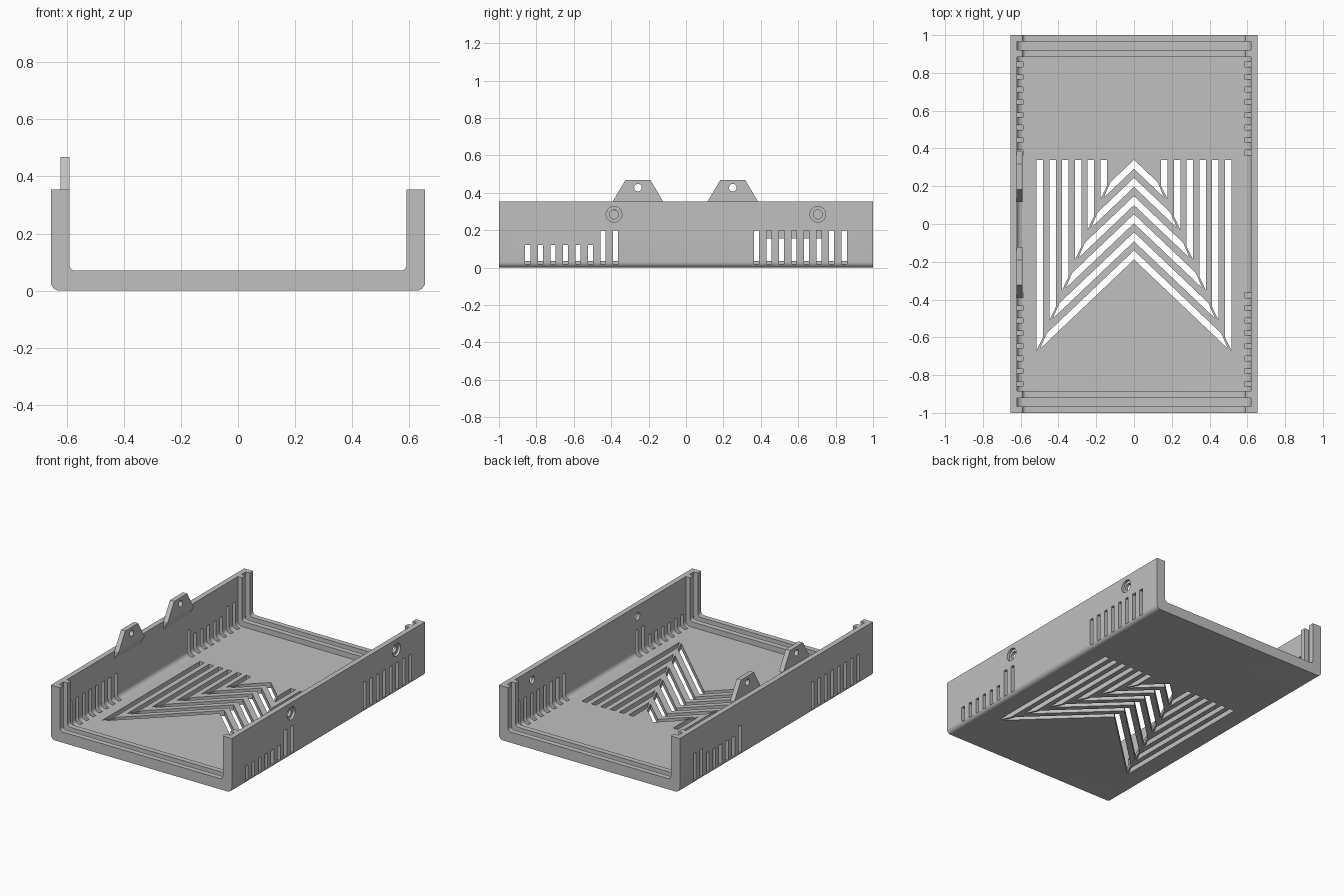
import bpy, bmesh, math

cube = bpy.data.objects.get("Cube")
if cube:
    bpy.data.objects.remove(cube, do_unlink=True)

grey = bpy.data.materials.new("plain grey")
grey.use_nodes = True
grey.diffuse_color = (0.53, 0.53, 0.53, 1)
grey.node_tree.nodes["Principled BSDF"].inputs["Base Color"].default_value = grey.diffuse_color

PLACE = {
    "x": lambda a, b, d: (d, a, b),
    "y": lambda a, b, d: (a, d, b),
    "z": lambda a, b, d: (a, b, d),
}


def prism(bm, outline, axis, lo, hi):
    """Add a closed prism: a 2D outline swept along one axis."""
    put = PLACE[axis]
    rings = [[bm.verts.new(put(a, b, d)) for a, b in outline] for d in (lo, hi)]
    n = len(outline)
    bm.faces.new(rings[0])
    bm.faces.new(rings[1][::-1])
    for i in range(n):
        j = (i + 1) % n
        bm.faces.new((rings[0][i], rings[1][i], rings[1][j], rings[0][j]))


def make(name, bm):
    bmesh.ops.recalc_face_normals(bm, faces=bm.faces)
    mesh = bpy.data.meshes.new(name)
    bm.to_mesh(mesh)
    bm.free()
    mesh.materials.append(grey)
    obj = bpy.data.objects.new(name, mesh)
    bpy.context.scene.collection.objects.link(obj)
    return obj


def carve(obj, *cutters):
    """Subtract each cutter mesh, bake the result and drop the cutters."""
    tools = [make("cutter", bm) for bm in cutters]
    for tool in tools:
        tool.hide_render = True
        mod = obj.modifiers.new("cut", "BOOLEAN")
        mod.operation = "DIFFERENCE"
        mod.solver = "EXACT"
        mod.object = tool
    graph = bpy.context.evaluated_depsgraph_get()
    baked = bpy.data.meshes.new_from_object(obj.evaluated_get(graph))
    obj.modifiers.clear()
    obj.data = baked
    for tool in tools:
        bpy.data.objects.remove(tool, do_unlink=True)


def trough(half, bottom, top, radius, steps=6):
    """Outline with a flat top and two rounded bottom corners."""
    right = []
    for i in range(steps + 1):
        t = math.pi / 2 * i / steps
        right.append((half - radius + radius * math.sin(t),
                      bottom + radius - radius * math.cos(t)))
    right.append((half, top))
    return right + [(-x, z) for x, z in reversed(right)]


def disc(y, z, r, n=32):
    return [(y + r * math.cos(2 * math.pi * i / n), z + r * math.sin(2 * math.pi * i / n))
            for i in range(n)]


def box(a, b, c, d):
    return [(a, c), (b, c), (b, d), (a, d)]


RIM, OUT, INNER, FLOOR = 0.355, 0.655, 0.62, 0.035

# Tray body: solid block, hollowed below
body = bmesh.new()
prism(body, trough(OUT, 0, RIM, 0.03), "y", -1, 1)
tray = make("tray_shell", body)

# Open channel through both ends
channel = bmesh.new()
prism(channel, trough(0.59, 0.07, 0.5, 0.02), "y", -1.1, 1.1)

# Main cavity and the two end panel grooves
cavity = bmesh.new()
for lo, hi in ((-0.885, 0.885), (-0.965, -0.92), (0.92, 0.965)):
    prism(cavity, trough(INNER, FLOOR, 0.6, 0.03), "y", lo, hi)

# Side vents, with lower ones where the walls differ
vents = bmesh.new()
for side in (-1, 1):
    for end in (-1, 1):
        for k in range(8):
            y = end * (0.377 + 0.067 * k)
            top = 0.2
            if side > 0 and end < 0 and k >= 2:
                top = 0.12
            elif side < 0 and end > 0 and 1 <= k <= 5:
                top = 0.155
            prism(vents, box(y - 0.0135, y + 0.0135, 0.02, top), "x",
                  *sorted((side * 0.587, side * 0.7)))

# Floor vents: nested chevrons flanked by straight slots
grille = bmesh.new()
SLOPE, BACK = 0.95, 0.34
for k in range(6):
    apex, edge, tip = BACK - 0.096 * k, 0.178 + 0.0675 * k, 0.13 - 0.16 * k
    low = apex - 0.048
    x_up, x_low = edge - 0.053, edge - 0.018
    wing = [(x_up, apex - SLOPE * x_up), (x_low, low - SLOPE * x_low)]
    prism(grille, [(0, apex)] + wing + [(0, low)] + [(-x, y) for x, y in wing[::-1]],
          "z", -0.1, 0.1)
    for s in (-1, 1):
        prism(grille, [(s * (edge - 0.034), BACK), (s * edge, BACK),
                       (s * edge, tip), (s * (edge - 0.034), tip + 0.07)], "z", -0.1, 0.1)

# Counterbored screw holes in the left wall
bores, holes = bmesh.new(), bmesh.new()
for y in (-0.385, 0.705):
    prism(bores, disc(y, 0.285, 0.042), "x", 0.638, 0.7)
    prism(holes, disc(y, 0.285, 0.024), "x", 0.6, 0.7)

carve(tray, channel, cavity, vents, grille, bores, holes)
parts = [tray]

# Screw tabs standing on the right wall, each on a tapered foot
for name, mid in (("front_tab", -0.257), ("back_tab", 0.25)):
    plate = bmesh.new()
    prism(plate, [(mid - 0.134, RIM), (mid + 0.134, RIM),
                  (mid + 0.067, 0.468), (mid - 0.067, 0.468)], "x", -0.621, -0.59)
    tab = make(name, plate)
    hole = bmesh.new()
    prism(hole, disc(mid, 0.428, 0.02), "x", -0.7, -0.5)
    carve(tab, hole)
    foot = bmesh.new()
    prism(foot, [(-0.622, RIM), (-0.59, RIM), (-0.622, 0.3)], "y", mid - 0.134, mid + 0.134)
    parts += [tab, make(name + "_foot", foot)]

# Smooth rounded corners, keep edges crisp
bpy.ops.object.select_all(action="DESELECT")
for obj in parts:
    obj.select_set(True)
bpy.context.view_layer.objects.active = tray
bpy.ops.object.shade_smooth_by_angle(angle=math.radians(30))
